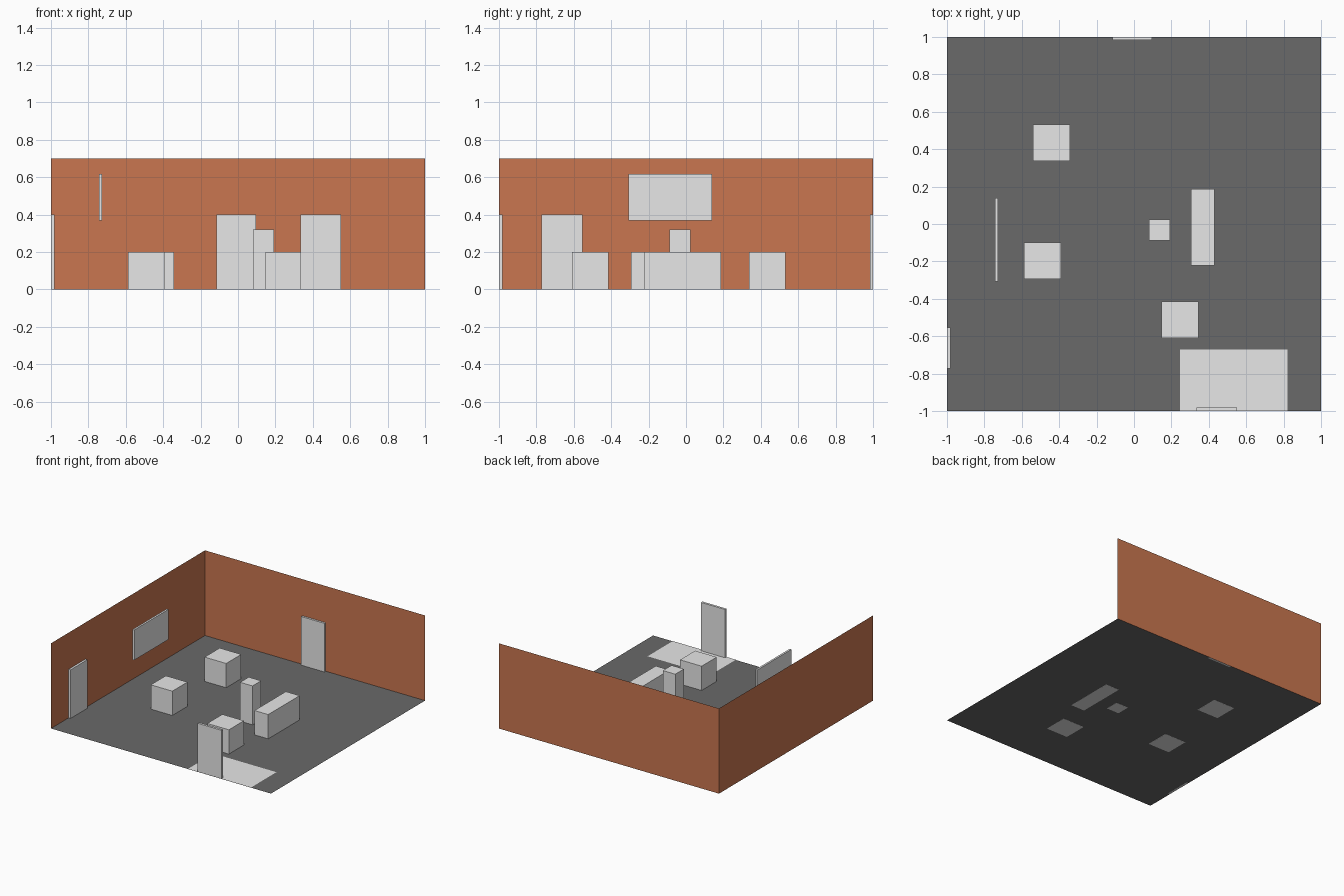
import bpy
import bmesh

if "Cube" in bpy.data.objects:
    bpy.data.objects.remove(bpy.data.objects["Cube"])


def material(name, rgb):
    m = bpy.data.materials.new(name)
    m.diffuse_color = (*rgb, 1.0)
    m.use_nodes = True
    m.node_tree.nodes["Principled BSDF"].inputs["Base Color"].default_value = m.diffuse_color
    return m


GREY = material("light grey", (0.8, 0.8, 0.8))
BRICK = material("brick brown", (0.59, 0.183, 0.08))
FLOOR = material("dark grey", (0.142, 0.142, 0.142))


def finish(name, bm, mat):
    mesh = bpy.data.meshes.new(name)
    bm.to_mesh(mesh)
    bm.free()
    mesh.materials.append(mat)
    obj = bpy.data.objects.new(name, mesh)
    bpy.context.collection.objects.link(obj)
    return obj


def box(name, x, y, z, mat=GREY):
    """Axis-aligned box from (min, max) ranges."""
    bm = bmesh.new()
    bmesh.ops.create_cube(bm, size=1.0)
    for v in bm.verts:
        v.co = [lo + (c + 0.5) * (hi - lo) for c, (lo, hi) in zip(v.co, (x, y, z))]
    return finish(name, bm, mat)


def sheet(name, corners, mat):
    """Single flat quad."""
    bm = bmesh.new()
    bm.faces.new([bm.verts.new(c) for c in corners])
    return finish(name, bm, mat)


# Room shell: paper-thin floor, back wall and left wall
F, H = 0.0005, 0.7
sheet("floor", [(-1, -1, F), (1, -1, F), (1, 1, F), (-1, 1, F)], FLOOR)
sheet("back_wall", [(-1, 1, 0), (1, 1, 0), (1, 1, H), (-1, 1, H)], BRICK)
sheet("left_wall", [(-1, -1, 0), (-1, 1, 0), (-1, 1, H), (-1, -1, H)], BRICK)

# Rug lying by the front door
sheet("rug", [(0.247, -1, 0.003), (0.82, -1, 0.003),
              (0.82, -0.672, 0.003), (0.247, -0.672, 0.003)], GREY)

# Doors
box("back_door", (-0.115, 0.097), (0.983, 0.9995), (0, 0.4))
box("front_door", (0.333, 0.55), (-1, -0.981), (0.001, 0.4))
box("left_door", (-0.9995, -0.982), (-0.772, -0.553), (0, 0.4))

# Hanging screen in front of the left wall
box("hanging_screen", (-0.744, -0.728), (-0.307, 0.138), (0.37, 0.618))

# Three square tables
for i, (cx, cy) in enumerate([(-0.441, 0.434), (-0.489, -0.196), (0.246, -0.512)]):
    box(f"table_{i + 1}", (cx - 0.098, cx + 0.098), (cy - 0.098, cy + 0.098), (0, 0.2))

# Long bench and tall pedestal
box("bench", (0.305, 0.43), (-0.222, 0.186), (0, 0.2))
box("pedestal", (0.08, 0.193), (-0.087, 0.025), (0, 0.32))
